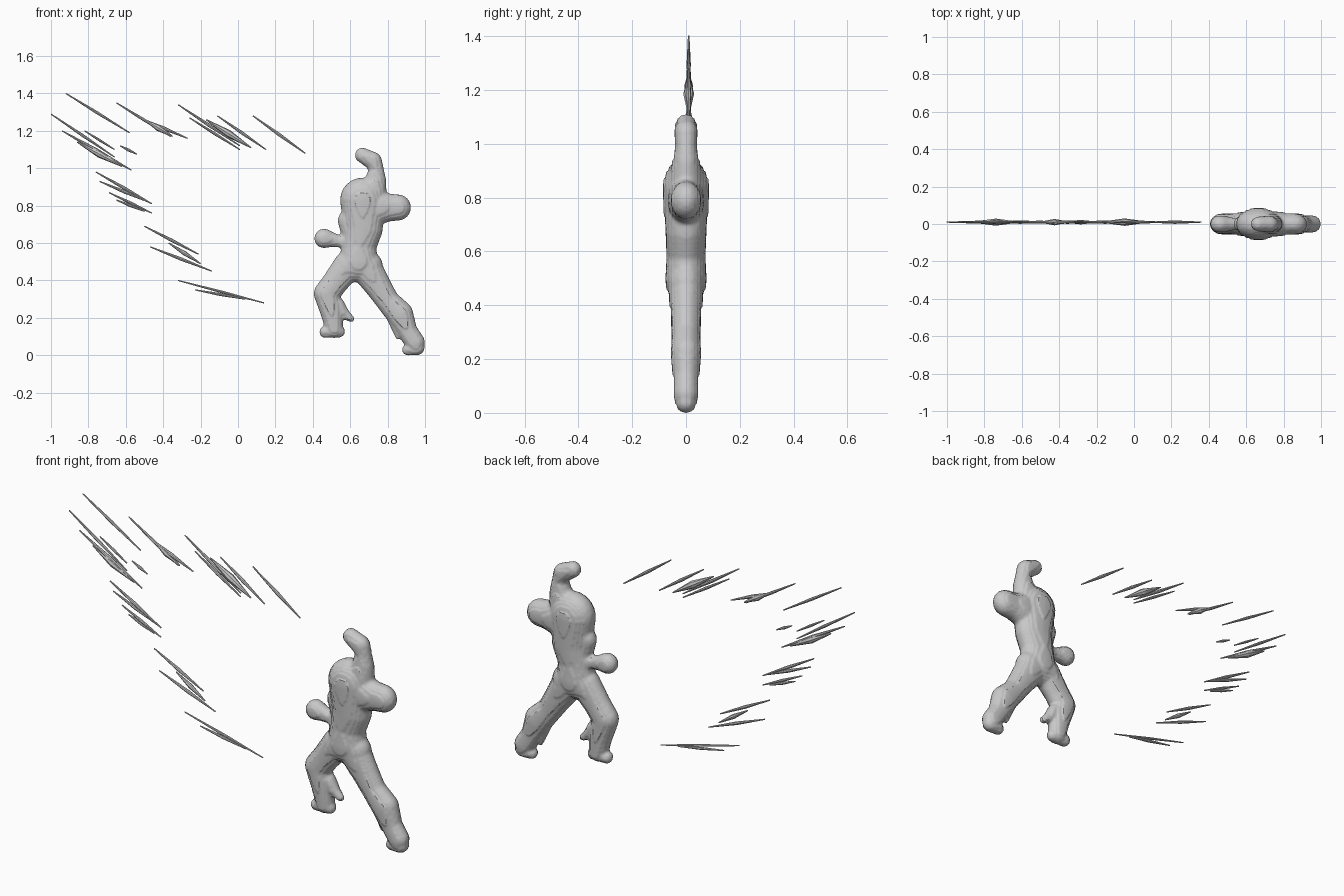
import bpy
import bmesh
import math
from mathutils import Matrix, Vector

cube = bpy.data.objects.get("Cube")
if cube:
    bpy.data.objects.remove(cube, do_unlink=True)

GREY = (0.58, 0.58, 0.58, 1.0)
stone = bpy.data.materials.new("stone grey")
stone.use_nodes = True
stone.diffuse_color = GREY
bsdf = next(n for n in stone.node_tree.nodes if n.type == "BSDF_PRINCIPLED")
bsdf.inputs["Base Color"].default_value = GREY

UNIT = 0.01          # tables below are in hundredths
TERRACE = 0.0107     # depth of one carved layer


def make_object(name, bm):
    """Turn a bmesh into a named grey object."""
    mesh = bpy.data.meshes.new(name)
    bm.to_mesh(mesh)
    bm.free()
    mesh.materials.append(stone)
    obj = bpy.data.objects.new(name, mesh)
    bpy.context.collection.objects.link(obj)
    return obj


def add_limb(bm, nodes, per_segment=10):
    """Fill a chain of (x, z, radius) nodes with overlapping flattened balls."""
    for start, end in zip(nodes, nodes[1:]):
        for i in range(per_segment + 1):
            x, z, r = Vector(start).lerp(Vector(end), i / per_segment) * UNIT
            depth = min(r, r * 0.6 + 0.015)
            place = Matrix.Translation((x, 0, z)) @ Matrix.Diagonal((r, depth, r, 1))
            bmesh.ops.create_icosphere(bm, subdivisions=3, radius=1, matrix=place)


def add_spindle(bm, x1, z1, x2, z2, width):
    """Add a thin streak, narrowed at both ends, lying in the upright plane."""
    a, b = Vector((x1, 0, z1)) * UNIT, Vector((x2, 0, z2)) * UNIT
    turn = (b - a).to_track_quat("Z", "Y").to_matrix().to_4x4()
    half = (b - a).length / 2
    tip = 0.3
    for side in (-1, 1):
        place = (Matrix.Translation((a + b) / 2 + Vector((0, 0.01, 0))) @ turn
                 @ Matrix.Translation((0, 0, side * half / 2)))
        ends = (width, tip) if side > 0 else (tip, width)
        bmesh.ops.create_cone(bm, cap_ends=True, segments=8, radius1=ends[0] * UNIT,
                              radius2=ends[1] * UNIT, depth=half, matrix=place)


# Fighter's body parts, as chains of x, z and radius
limbs = {
    "torso": [(66.5, 83, 12), (67, 68, 10.5), (64.5, 58, 9.3), (64.5, 50, 10.5)],
    "hips": [(59.5, 47.5, 8.5), (69, 47.5, 8.5)],
    "raised_arm": [(71, 85, 8.5), (73.5, 93, 5.8), (74, 99, 4), (72.5, 103.5, 4.6)],
    "raised_fist": [(72, 104, 4.8), (66.5, 107, 4)],
    "back_elbow": [(75, 79, 9), (80, 79, 7.5), (85.5, 79, 7)],
    "chest_edge": [(63, 76, 7), (58.5, 72, 5.2), (60, 64, 4.5)],
    "front_arm": [(62, 60, 5), (54, 61, 3.2), (49, 62, 4.2), (46, 62.5, 5.2)],
    "front_leg": [(59, 48, 8), (52, 39, 7), (47.5, 33, 7), (50, 23, 5.9), (51.5, 14, 4.8)],
    "front_foot": [(54, 12.7, 3.2), (46.7, 12.5, 3.2)],
    "back_leg": [(69, 46, 8.5), (75.5, 36, 7), (80, 29, 6.3), (86.5, 22, 7.2), (90.5, 13, 5.4),
                 (94.5, 7, 5.4)],
    "back_foot": [(95.7, 4.1, 4.1), (90.7, 3, 3)],
    "front_tassel": [(53, 27, 4), (57, 22, 2.8), (60.5, 19.5, 1.8)],
    "back_tassel": [(82, 21, 3), (85.5, 10, 1.5)],
}
body = bmesh.new()
for chain in limbs.values():
    add_limb(body, chain)
fighter = make_object("fighter", body)

# Fuse the parts into one skin and soften the seams
remesh = fighter.modifiers.new("fuse", "REMESH")
remesh.mode = "VOXEL"
remesh.voxel_size = 0.008
soften = fighter.modifiers.new("soften", "SMOOTH")
soften.factor = 0.5
soften.iterations = 2
bpy.context.view_layer.objects.active = fighter
fighter.select_set(True)
for name in (remesh.name, soften.name):
    bpy.ops.object.modifier_apply(modifier=name)

# Carve faint stepped layers into the front and back
for v in fighter.data.vertices:
    layer = round(v.co.y / TERRACE) * TERRACE
    v.co.y += (layer - v.co.y) * 0.4
bpy.ops.object.shade_smooth_by_angle(angle=math.radians(40))
fighter.select_set(False)

# Flying streaks, as x and z of both ends and a half width
streaks = {
    "top_corner_streak": [(-92, 140, -58, 119, 0.8)],
    "upper_left_streak": [(-100, 129, -66, 106, 0.8), (-94, 120, -57, 99, 1.1),
                          (-86, 114, -62, 101, 1.9), (-82, 120, -66, 110, 0.7)],
    "small_streak": [(-63, 112, -54, 107.5, 0.8)],
    "upper_middle_streak": [(-65, 135, -36, 117, 0.8), (-53, 127, -27, 116, 1),
                            (-50, 126, -35, 117, 1.7)],
    "upper_right_streak": [(-32, 134, 1, 112, 0.9), (-26, 127, 1, 110, 0.8),
                           (-11, 128, 15, 110, 0.9), (-17, 126, 7, 111, 2)],
    "near_fist_streak": [(8, 128, 36, 108, 0.9)],
    "left_streak": [(-76, 98, -46, 81, 0.9), (-74, 93, -48, 82, 0.9)],
    "lower_left_streak": [(-69, 87, -46, 76, 0.8), (-65, 83, -50, 77, 0.8)],
    "lower_middle_streak": [(-50, 69, -21, 54, 0.9), (-47, 58, -14, 45, 0.9),
                            (-37, 60, -20, 49, 1.2)],
    "bottom_streak": [(-32, 40, 14, 28, 0.7), (-23, 35, 4, 30, 0.8)],
}
for name, spindles in streaks.items():
    bm = bmesh.new()
    for spindle in spindles:
        add_spindle(bm, *spindle)
    make_object(name, bm)
